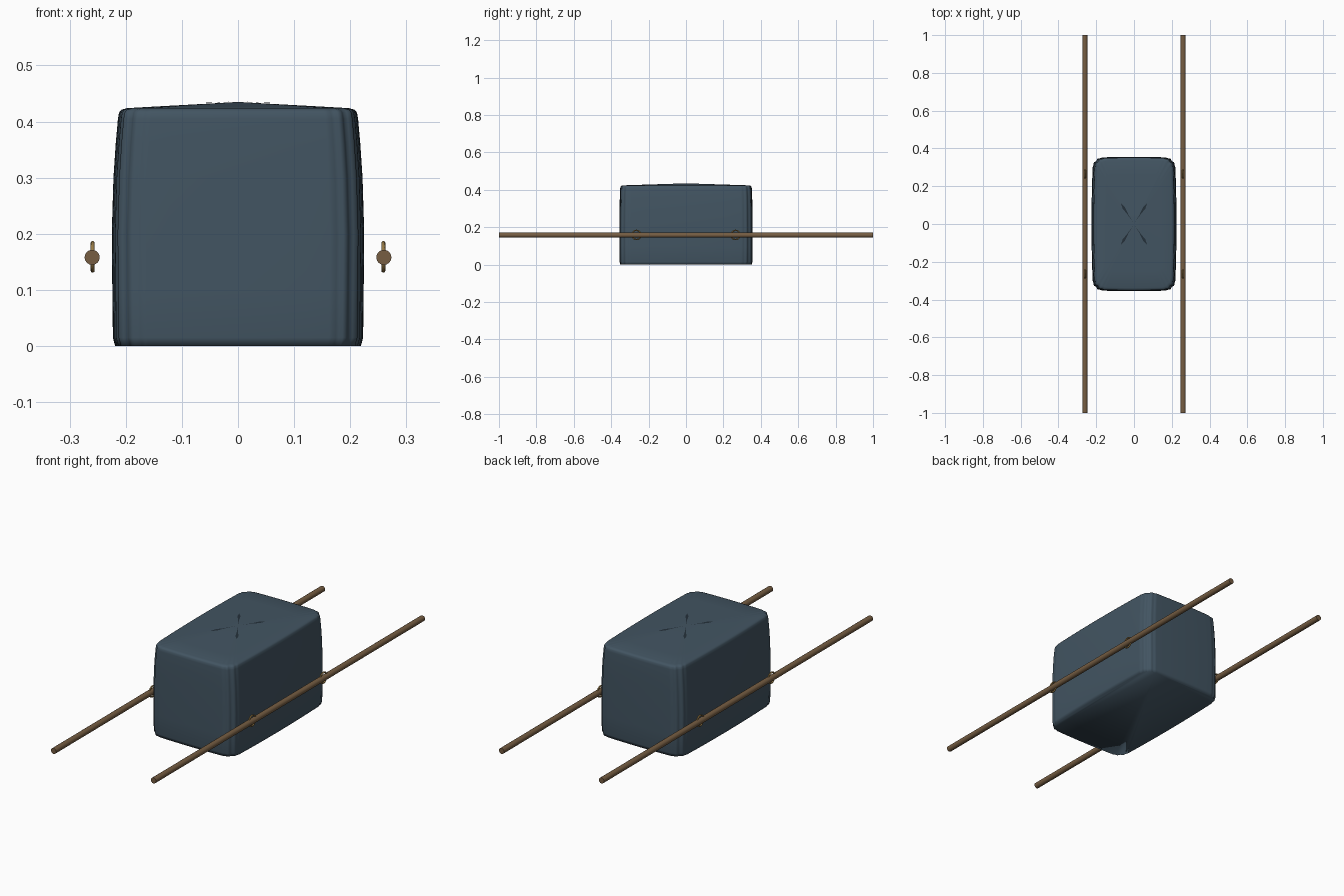
import bpy, bmesh
from math import sin, cos, pi, radians, atan2
from mathutils import Matrix, Vector

cube = bpy.data.objects.get("Cube")
if cube:
    bpy.data.objects.remove(cube, do_unlink=True)


def material(name, rgb):
    m = bpy.data.materials.new(name)
    m.use_nodes = True
    m.diffuse_color = (*rgb, 1)
    bsdf = m.node_tree.nodes["Principled BSDF"]
    bsdf.inputs["Base Color"].default_value = (*rgb, 1)
    bsdf.inputs["Roughness"].default_value = 0.8
    return m


CLOTH = material("slate blue cloth", (0.055, 0.09, 0.122))
CREASE = material("dark crease", (0.018, 0.03, 0.042))
WOOD = material("brown wood", (0.18, 0.11, 0.055))
BRASS = material("dull brass", (0.30, 0.19, 0.06))


def finish(bm, name, mat, smooth=True):
    bmesh.ops.recalc_face_normals(bm, faces=bm.faces)
    for f in bm.faces:
        f.smooth = smooth
    mesh = bpy.data.meshes.new(name)
    bm.to_mesh(mesh)
    bm.free()
    mesh.materials.append(mat)
    obj = bpy.data.objects.new(name, mesh)
    bpy.context.collection.objects.link(obj)
    return obj


# Draped cloth cover: rounded section with ripples in the corners
HX, HY, R, ARC, SIDE = 0.225, 0.356, 0.055, 14, 8


def section():
    pts = []
    for k, (sx, sy) in enumerate(((1, 1), (-1, 1), (-1, -1), (1, -1))):
        arc = []
        for i in range(ARC + 1):
            t = i / ARC
            a = (k + t) * pi / 2
            r = R + 0.0035 * cos(t * 6 * pi) * sin(t * pi)
            arc.append(Vector((sx * (HX - R) + r * cos(a), sy * (HY - R) + r * sin(a))))
        if pts:
            last = pts[-1]
            pts += [last.lerp(arc[0], j / SIDE) for j in range(1, SIDE)]
        pts += arc
    last = pts[-1]
    pts += [last.lerp(pts[0], j / SIDE) for j in range(1, SIDE)]
    # Sides bow outward slightly, so the ends of each side draw in
    return [Vector((p.x - 0.008 * p.x / HX * (p.y / HY) ** 2,
                    p.y - 0.006 * p.y / HY * (p.x / HX) ** 2)) for p in pts]


def build_cover():
    # height, inset across, inset along
    levels = [(0, .006, .004), (.015, .002, .001), (.1, .001, 0), (.2, 0, 0),
              (.3, .003, .001), (.36, .007, .002), (.405, .011, .004),
              (.416, .013, .005), (.421, .017, .009), (.424, .027, .018)]
    bm = bmesh.new()
    base = section()
    rings = []
    for z, dx, dy in levels:
        rings.append([bm.verts.new((p.x * (1 - dx / HX), p.y * (1 - dy / HY), z)) for p in base])
    rim = [v.co.copy() for v in rings[-1]]
    for f in (0.75, 0.45, 0.2):
        rings.append([bm.verts.new((c.x * f, c.y * f, 0.435 - 0.011 * f)) for c in rim])
    n = len(base)
    for lo, hi in zip(rings, rings[1:]):
        for i in range(n):
            j = (i + 1) % n
            bm.faces.new((lo[i], lo[j], hi[j], hi[i]))
    peak = bm.verts.new((0, 0, 0.435))
    for i in range(n):
        bm.faces.new((rings[-1][i], rings[-1][(i + 1) % n], peak))
    bm.faces.new(rings[0][::-1])
    return finish(bm, "cloth_cover", CLOTH)


build_cover()

# Pinched creases crossing at the peak of the cover
bm = bmesh.new()
for sx in (1, -1):
    for sy in (1, -1):
        a = atan2(sy * 0.11, sx * 0.07)
        along, across = Vector((cos(a), sin(a), 0)), Vector((-sin(a), cos(a), 0))
        outline = [(0.01, 0), (0.06, .002), (0.1, .007), (0.13, 0), (0.1, -.007), (0.06, -.002)]
        bm.faces.new([bm.verts.new(along * u + across * w + Vector((0, 0, 0.4362 - 0.027 * u)))
                      for u, w in outline])
creases = finish(bm, "cover_creases", CREASE, smooth=False)

# Carrying poles and the rings that hold them, one set per side
PX, PZ = 0.26, 0.158


def build_pole(name, x):
    bm = bmesh.new()
    turn = Matrix.Translation((x, 0, PZ)) @ Matrix.Rotation(radians(90), 4, "X")
    bmesh.ops.create_cone(bm, cap_ends=True, segments=16, radius1=0.0135,
                          radius2=0.0135, depth=2, matrix=turn)
    obj = finish(bm, name, WOOD)
    for f in obj.data.polygons:
        f.use_smooth = len(f.vertices) == 4


def build_ring(name, x, y):
    bpy.ops.mesh.primitive_torus_add(location=(x, y, PZ + 0.001), rotation=(0, pi / 2, 0),
                                     major_segments=20, minor_segments=8,
                                     major_radius=0.0245, minor_radius=0.0037)
    ring = bpy.context.object
    ring.name = name
    ring.data.materials.append(BRASS)
    bpy.ops.object.shade_smooth()


for side, s in (("left", 1), ("right", -1)):
    build_pole(side + "_pole", s * PX)
    for end, y in (("front", -0.265), ("back", 0.265)):
        build_ring(f"{side}_{end}_ring", s * (PX - 0.001), y)
